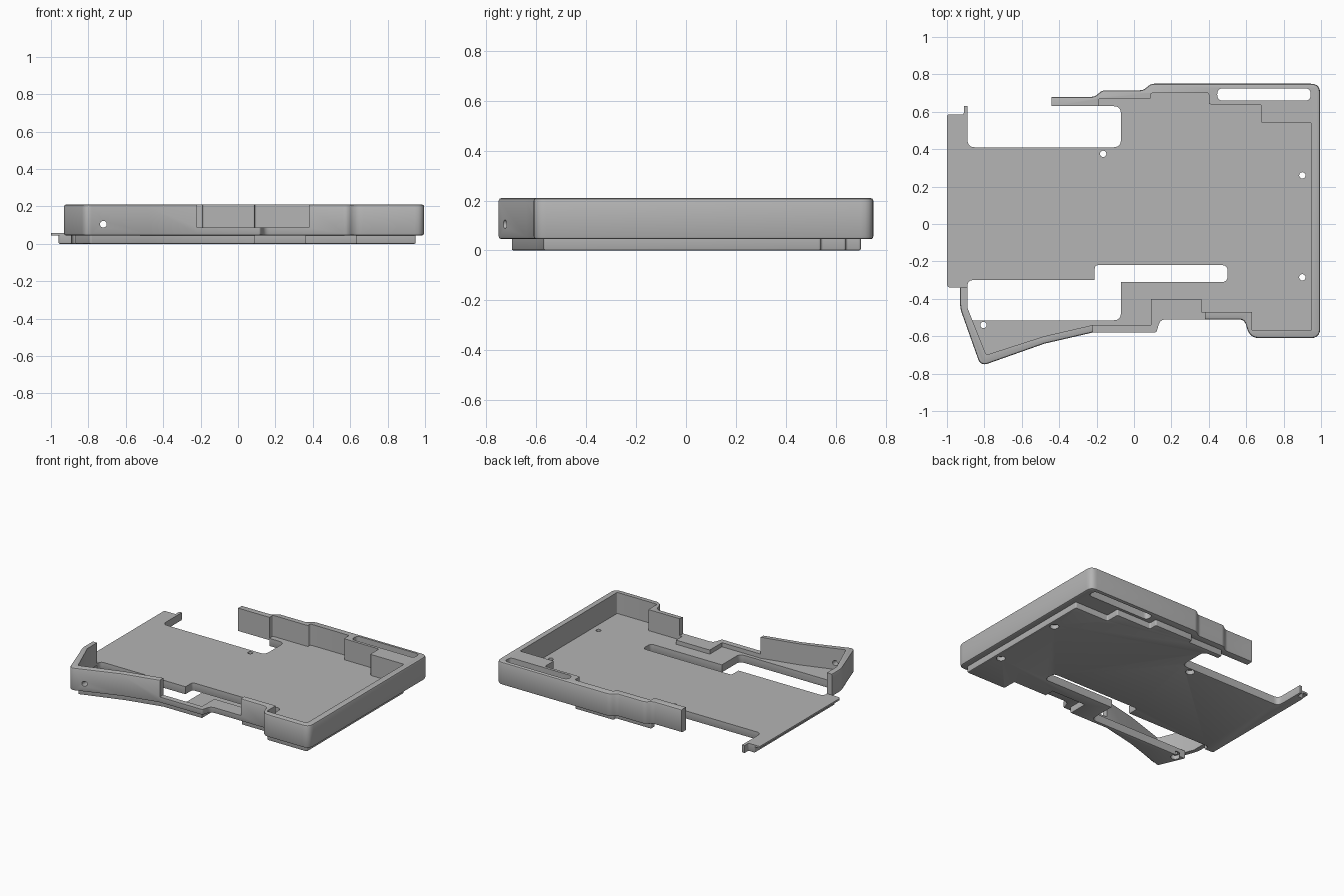
import bpy
import bmesh
from mathutils import Vector

default_cube = bpy.data.objects.get("Cube")
if default_cube:
    bpy.data.objects.remove(default_cube, do_unlink=True)

grey = bpy.data.materials.new("plain grey")
grey.use_nodes = True
colour = (0.46, 0.46, 0.46, 1)
grey.diffuse_color = colour
grey.node_tree.nodes["Principled BSDF"].inputs["Base Color"].default_value = colour


def outline(corners, closed=True, steps=5):
    """Turn corners in hundredths (x, y, optional rounding) into a 2D path."""
    points = []
    total = len(corners)
    for i, corner in enumerate(corners):
        here = Vector(corner[:2]) / 100
        if len(corner) < 3:
            points.append(here)
            continue
        before = Vector(corners[i - 1][:2]) / 100
        after = Vector(corners[(i + 1) % total][:2]) / 100
        size = corner[2] / 100
        start = here + (before - here).normalized() * size
        end = here + (after - here).normalized() * size
        for k in range(steps + 1):
            t = k / steps
            points.append(start * (1 - t) ** 2 + here * 2 * t * (1 - t) + end * t ** 2)
    return points


def prism(name, points, bottom, top, bevel=0, bevel_count=0, bevel_top=True):
    """Extrude a path upward and chamfer the rims of its first bevel_count sides."""
    bm = bmesh.new()
    low = [bm.verts.new((p.x, p.y, bottom)) for p in points]
    high = [bm.verts.new((p.x, p.y, top)) for p in points]
    bm.faces.new(low)
    bm.faces.new(high)
    count = len(points)
    for i in range(count):
        j = (i + 1) % count
        bm.faces.new((low[i], low[j], high[j], high[i]))
    bmesh.ops.recalc_face_normals(bm, faces=bm.faces[:])
    if bevel:
        rims = [low, high] if bevel_top else [low]
        edges = [bm.edges.get((ring[i], ring[(i + 1) % count]))
                 for ring in rims for i in range(bevel_count)]
        bmesh.ops.bevel(bm, geom=edges, offset=bevel, segments=2,
                        affect='EDGES', profile=0.5, clamp_overlap=True)
    mesh = bpy.data.meshes.new(name)
    bm.to_mesh(mesh)
    bm.free()
    obj = bpy.data.objects.new(name, mesh)
    bpy.context.collection.objects.link(obj)
    mesh.materials.append(grey)
    return obj


def activate(obj):
    bpy.ops.object.select_all(action='DESELECT')
    obj.select_set(True)
    bpy.context.view_layer.objects.active = obj


def cut(obj, cutter):
    """Subtract a cutter from a part, then discard the cutter."""
    cutter.hide_render = True
    activate(obj)
    mod = obj.modifiers.new("cut", 'BOOLEAN')
    mod.operation = 'DIFFERENCE'
    mod.solver = 'EXACT'
    mod.object = cutter
    bpy.ops.object.modifier_apply(modifier=mod.name)
    bpy.data.objects.remove(cutter, do_unlink=True)


def cylinder(radius, depth, location, rotation=(0, 0, 0)):
    bpy.ops.mesh.primitive_cylinder_add(vertices=20, radius=radius, depth=depth,
                                        location=location, rotation=rotation)
    obj = bpy.context.object
    obj.data.materials.append(grey)
    return obj


# Outside of the side wall, from the back left end clockwise to the left end
outer = [(-44, 68), (-21, 68, 2), (-17, 71.5, 2), (5, 71.5, 2), (9, 75, 2),
         (99.5, 75, 5), (99.5, -61, 5), (62, -61, 5), (59, -51, 3),
         (14, -51, 3), (12, -58, 1), (-22, -58), (-48, -64),
         (-82, -76, 4), (-93, -45, 3), (-93, -34)]

# Stepped pocket edges, shared by the wall and the floor
front_steps = [(-48, -60), (-22, -54), (9, -54), (9, -40), (36, -40),
               (36, -47), (63, -47), (63, -57, 1)]
back_steps = [(95, -57, 1), (95, 54, 1), (68, 54, 1), (68, 64, 1), (40, 64, 1),
              (40, 70, 1), (9, 70, 1), (9, 67, 1), (-19, 67, 1), (-19, 63)]

# Side wall
inner = [(-89, -34), (-89, -45), (-79, -70, 1)] + front_steps + back_steps + [(-44, 63)]
outer_count = len(outline(outer))
wall = prism("side_wall", outline(outer + inner), 0.045, 0.21, 0.014, outer_count - 1)

# Front opening, back slot and cord hole through the wall
opening = [(-22, -65), (38, -65), (38, -38), (-22, -38)]
cut(wall, prism("opening_cutter", outline(opening), 0.088, 0.4))
slot = [(44.5, 66, 3), (94.5, 66, 3), (94.5, 72.5, 3), (44.5, 72.5, 3)]
cut(wall, prism("slot_cutter", outline(slot), -0.1, 0.4))
cut(wall, cylinder(0.018, 0.2, (-0.72, -0.7, 0.105), (1.5708, 0, 0)))

# Floor outline with its cutouts
floor_path = ([(-100, -34, 2), (-100, 58.5, 1), (-91, 58.5, 1), (-91, 63), (-89, 63),
               (-89, 41, 4), (-7, 41, 4), (-7, 63, 4)]
              + back_steps[::-1] + front_steps[::-1]
              + [(-79, -70, 1), (-87, -51.5), (-7, -51.5, 4), (-7, -31), (50, -31, 3),
                 (50, -22, 3), (-21, -22, 2), (-21, -30), (-89, -30, 3), (-89, -34)])

# The path runs through the back notch along the inside of the wall
floor_points = outline(floor_path)
floor_plate = prism("floor_plate", floor_points, 0.045, 0.058)

# Lower base, set back from the left lip
base_points = outline([(max(c[0], -96),) + tuple(c[1:]) for c in floor_path])
base = prism("lower_base", base_points, 0, 0.046, 0.008, len(base_points), False)

# Screw holes, countersunk from below
for x, y in [(0.9, 0.26), (0.9, -0.285), (-0.165, 0.375), (-0.805, -0.54)]:
    for part in (floor_plate, base):
        cut(part, cylinder(0.017, 0.4, (x, y, 0)))
    cut(base, cylinder(0.03, 0.06, (x, y, 0)))

for part in (wall, floor_plate, base):
    activate(part)
    bpy.ops.object.shade_smooth_by_angle(angle=0.5)
